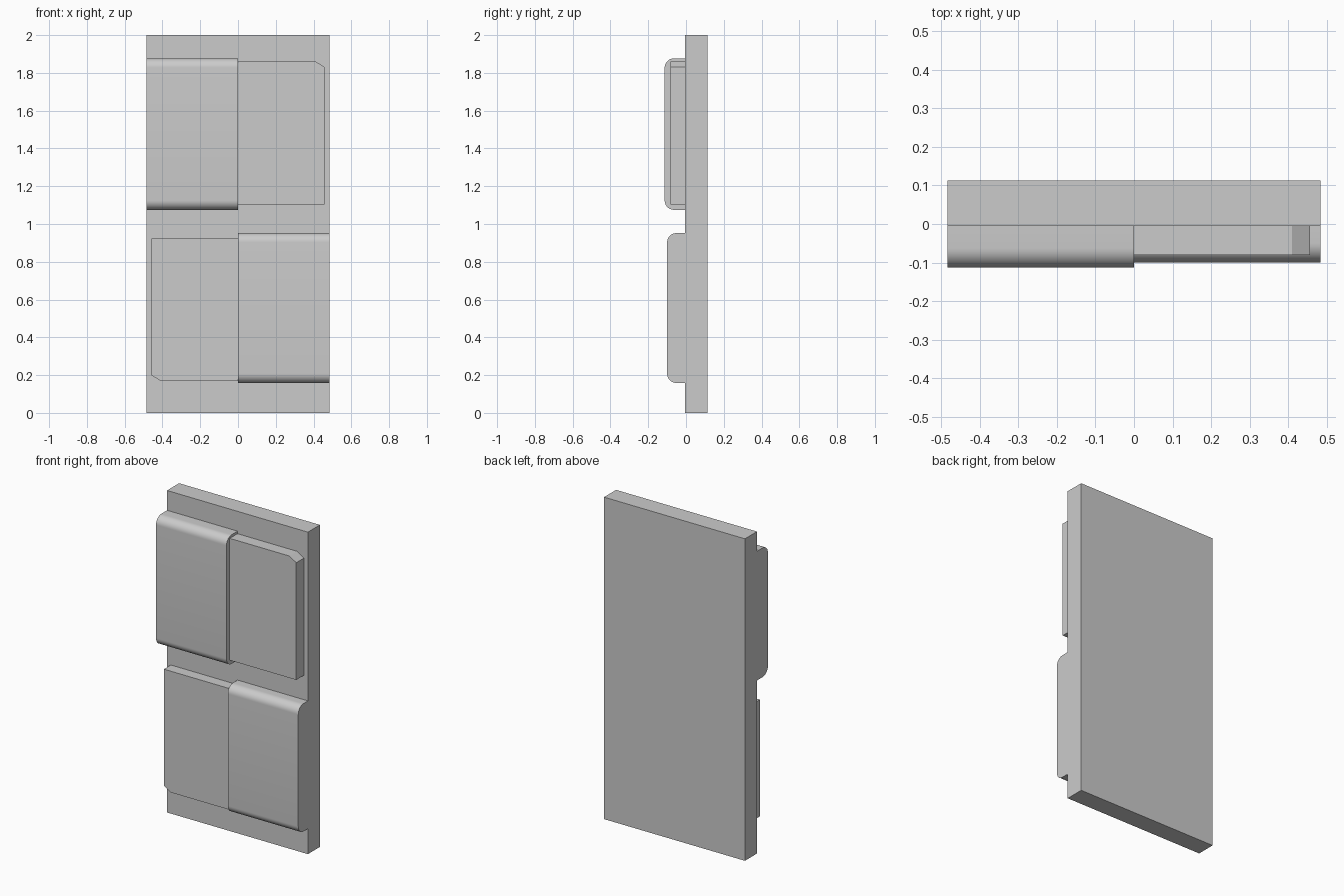
import bpy, bmesh
from math import sin, cos, pi
from mathutils import Vector

if "Cube" in bpy.data.objects:
    bpy.data.objects.remove(bpy.data.objects["Cube"])

W = 0.484        # half width of the panel
FRONT = -0.005   # front face of the backing slab
BACK = 0.113


def prism(name, outline, offset):
    """Extrude a closed outline of 3D points along an offset vector."""
    bm = bmesh.new()
    face = bm.faces.new([bm.verts.new(p) for p in outline])
    new = bmesh.ops.extrude_face_region(bm, geom=[face])["geom"]
    verts = [v for v in new if isinstance(v, bmesh.types.BMVert)]
    bmesh.ops.translate(bm, verts=verts, vec=Vector(offset))
    bmesh.ops.recalc_face_normals(bm, faces=bm.faces)
    mesh = bpy.data.meshes.new(name)
    bm.to_mesh(mesh)
    bm.free()
    obj = bpy.data.objects.new(name, mesh)
    bpy.context.collection.objects.link(obj)
    return obj


def rounded_pad(name, x0, x1, y, z0, z1, r=0.05, steps=10):
    """Pad with rounded top and bottom front edges, running along x."""
    outline = [(x0, FRONT, z0)]
    for zc, start in ((z0 + r, -pi / 2), (z1 - r, 0)):
        for i in range(steps + 1):
            a = start + pi / 2 * i / steps
            outline.append((x0, y + r - r * cos(a), zc + r * sin(a)))
    outline.append((x0, FRONT, z1))
    obj = prism(name, outline, (x1 - x0, 0, 0))
    bpy.ops.object.select_all(action='DESELECT')
    obj.select_set(True)
    bpy.context.view_layer.objects.active = obj
    bpy.ops.object.shade_smooth_by_angle(angle=pi / 6)


def clipped_plate(name, x_out, y, z_plain, z_clip, cx=0.047, cz=0.029):
    """Flat plate from the centre line outwards with one clipped outer corner."""
    sx = 1 if x_out > 0 else -1
    sz = 1 if z_clip > z_plain else -1
    outline = [(0, y, z_plain), (x_out, y, z_plain), (x_out, y, z_clip - sz * cz),
               (x_out - sx * cx, y, z_clip), (0, y, z_clip)]
    prism(name, outline, (0, FRONT - y, 0))


# Backing slab
prism("backing_slab", [(-W, FRONT, 0), (W, FRONT, 0), (W, FRONT, 2), (-W, FRONT, 2)],
      (0, BACK - FRONT, 0))

# Thick rounded pads, on opposite sides
rounded_pad("upper_left_pad", -W, 0, -0.113, 1.075, 1.877)
rounded_pad("lower_right_pad", 0, W, -0.10, 0.158, 0.952)

# Thinner plates with a clipped corner
clipped_plate("upper_right_plate", 0.457, -0.081, 1.104, 1.861)
clipped_plate("lower_left_plate", -0.458, -0.073, 0.923, 0.170)
